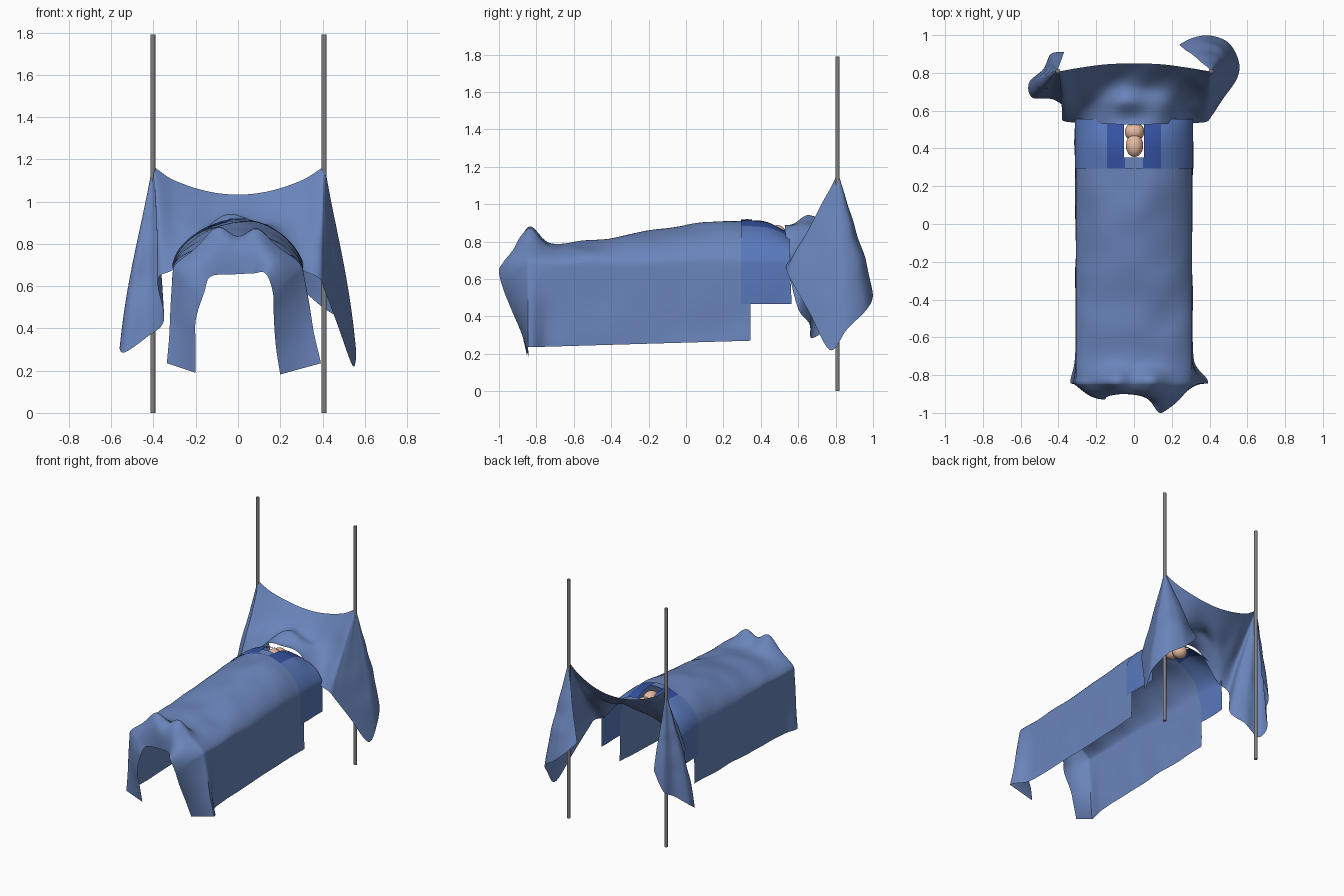
import bpy, bmesh, math
from mathutils import Vector, noise

if "Cube" in bpy.data.objects:
    bpy.data.objects.remove(bpy.data.objects["Cube"])


def material(name, col):
    m = bpy.data.materials.new(name)
    m.diffuse_color = (*col, 1)
    m.use_nodes = True
    m.node_tree.nodes["Principled BSDF"].inputs["Base Color"].default_value = m.diffuse_color
    return m


CLOTH = material("cloth_blue", (0.145, 0.235, 0.50))
PANEL = material("panel_blue", (0.10, 0.19, 0.50))
DARK = material("dark_blue", (0.035, 0.085, 0.36))
SKIN = material("skin", (0.80, 0.50, 0.36))


def curve(pts, t):
    """Catmull-Rom through pts, t in 0..1"""
    f = min(max(t, 0), 1) * (len(pts) - 1)
    i = min(int(f), len(pts) - 2)
    f -= i
    p = [Vector(pts[min(max(k, 0), len(pts) - 1)]) for k in (i - 1, i, i + 1, i + 2)]
    return 0.5 * (2 * p[1] + (p[2] - p[0]) * f + (2 * p[0] - 5 * p[1] + 4 * p[2] - p[3]) * f * f
                  + (3 * p[1] - p[0] - 3 * p[2] + p[3]) * f ** 3)


def finish(ob, mat, angle=60):
    if mat:
        ob.data.materials.append(mat)
    bpy.ops.object.select_all(action='DESELECT')
    ob.select_set(True)
    bpy.context.view_layer.objects.active = ob
    bpy.ops.object.shade_smooth_by_angle(angle=math.radians(angle))


def sheet(name, fn, nu, nv, mat, flip=False, keep=lambda c: True):
    """Grid surface from fn(u, v)"""
    bm = bmesh.new()
    g = [[bm.verts.new(fn(i / nu, j / nv)) for j in range(nv + 1)] for i in range(nu + 1)]
    for i in range(nu):
        for j in range(nv):
            q = (g[i][j], g[i + 1][j], g[i + 1][j + 1], g[i][j + 1])
            if keep(sum((v.co for v in q), Vector()) / 4):
                bm.faces.new(q[::-1] if flip else q)
    bmesh.ops.delete(bm, geom=[v for v in bm.verts if not v.link_faces], context='VERTS')
    bmesh.ops.remove_doubles(bm, verts=bm.verts, dist=0.0003)
    me = bpy.data.meshes.new(name)
    bm.to_mesh(me)
    bm.free()
    ob = bpy.data.objects.new(name, me)
    bpy.context.collection.objects.link(ob)
    finish(ob, mat)


# Ridge height along the covered body, evenly spaced in y from -0.86 to 0.58
RIDGE = [(z, 0, 0) for z in (0.80, 0.79, 0.805, 0.825, 0.855, 0.88, 0.90, 0.91, 0.905, 0.835)]


def section(y, s, hem, off=0.0):
    """Draped cross-section: s = -1..1 runs left hem, over the top, right hem"""
    top = curve(RIDGE, (y + 0.86) / 1.44).x
    side = math.copysign(1, s)
    a = min(abs(s) / 0.5, 1) * math.pi / 2
    x = side * 0.308 * math.sin(a)
    sh = 0.68
    z = sh + (top - sh) * max(math.cos(a), 0) ** 1.2
    w = max(abs(s) - 0.5, 0) / 0.5
    z += (hem - sh) * w
    # raised feet
    for fx in (-0.095, 0.09):
        z += 0.085 * math.exp(-((x - fx) / 0.075) ** 2 - ((y + 0.83) / 0.06) ** 2) * (w == 0)
    # front corners flare outward
    x += side * (0.085 if side > 0 else 0.03) * w * math.exp(-((y + 0.84) / 0.07) ** 2)
    n = noise.noise(Vector((x * 6, y * 5, z * 4)))
    z += 0.014 * n * (1 - w)
    x += side * (0.012 * n * w + off)
    return Vector((x, y, z + off * (1 - w)))


# Hem of the front overhang, left to right: hanging corner flaps and short centre
FRONT_HEM = [(-.20, -.85, .19), (-.20, -.88, .32), (-.20, -.91, .44), (-.16, -.93, .57), (-.13, -.91, .645),
             (-.03, -.90, .655), (.07, -.925, .66), (.13, -.997, .66), (.165, -.985, .57), (.17, -.935, .44),
             (.18, -.88, .31), (.20, -.84, .182)]


def body_fn(u, v):
    s = 2 * u - 1
    if v >= 0.3:
        f = (v - 0.3) / 0.7
        w = max(abs(s) - 0.5, 0) * 2
        return section(-0.845 + f * (1.16 + 0.03 * min(w * 4, 1)), s, 0.235 + 0.035 * f)
    f = 1 - v / 0.3
    a, b = section(-0.845, s, 0.235), curve(FRONT_HEM, u)
    p = a.lerp(b, f)
    w = max(abs(s) - 0.5, 0) * 2
    p.y -= 0.02 * math.sin(f * math.pi) * (1 - w)
    p.z += 0.03 * math.sin(f * math.pi) * max(0, 1 - abs(s) * 2)
    return p


sheet("body_drape", body_fn, 80, 90, CLOTH)


# Window sheet laid over the body, with an opening in the middle
def window_fn(u, v):
    s = 2 * u - 1
    w = max(abs(s) - 0.5, 0) * 2
    return section(0.295 + v * (0.26 + 0.01 * w), s, 0.465, 0.004)


sheet("window_side_panels", window_fn, 80, 18, PANEL, keep=lambda c: abs(c.x - 0.005) > 0.14)
sheet("window_dark_border", window_fn, 80, 18, DARK,
      keep=lambda c: abs(c.x - 0.005) <= 0.14 and not (abs(c.x) < 0.042 and 0.35 < c.y < 0.52))
sheet("window_lower_strip", lambda u, v: section(0.295 + v * 0.055, (u - 0.5) * 0.08, 0.46, 0.008), 6, 4, CLOTH)

# Screen cloth hung over two poles: top edge and hem, left wing to right wing
LP, RP = (-.405, .812, 1.17), (.41, .812, 1.17)
TOP = [LP] * 7 + [(-.385, .81, 1.155), (-.30, .825, 1.10), (-.15, .845, 1.05), (0, .85, 1.033),
                  (.15, .845, 1.05), (.30, .825, 1.10), (.39, .81, 1.155)] + [RP] * 8
HEM = [(-.37, .91, .60), (-.44, .90, .46), (-.48, .82, .40), (-.555, .75, .33), (-.54, .67, .285), (-.43, .66, .36),
       (-.35, .60, .44), (-.38, .55, .63), (-.29, .535, .69), (-.14, .53, .865), (0, .525, .885),
       (.14, .53, .865), (.29, .535, .69), (.38, .54, .64), (.41, .57, .58), (.47, .66, .42),
       (.545, .77, .22), (.555, .86, .33), (.50, .96, .43), (.40, .998, .50), (.31, .985, .58), (.24, .95, .66)]


def screen_fn(u, v):
    a, b = curve(TOP, u), curve(HEM, u)
    p = a.lerp(b, v)
    belly = math.sin(v * math.pi)
    mid = math.exp(-(p.x / 0.33) ** 4)
    # cloth drops from the top edge, then lies forward over the head
    p.z += mid * (-0.075 * belly + 0.065 * math.exp(-(p.x / 0.13) ** 2 - ((v - 0.65) / 0.2) ** 2))
    p.z += 0.014 * mid * math.sin(p.x * 24 + v * 5) * belly
    # wings belly outward from the poles
    k = 1 + 0.13 * belly * (1 - mid)
    c = Vector(LP if p.x < 0 else RP)
    p.x, p.y = c.x + (p.x - c.x) * k, c.y + (p.y - c.y) * k
    p.y += 0.012 * noise.noise(p * 7) * belly
    return p


sheet("screen_drape", screen_fn, 150, 36, CLOTH, flip=True)

# Poles
for name, x in (("left_pole", -0.403), ("right_pole", 0.408)):
    bpy.ops.mesh.primitive_cylinder_add(vertices=20, radius=0.012, depth=1.79, location=(x, 0.81, 0.895))
    bpy.context.object.name = name
    finish(bpy.context.object, material(name, (0.22, 0.22, 0.22)), 40)

# Exposed skin in the opening
for name, loc, size in (("chin", (0.003, 0.415, 0.862), (0.046, 0.06, 0.045)),
                        ("neck", (0.003, 0.488, 0.838), (0.052, 0.05, 0.05))):
    bpy.ops.mesh.primitive_uv_sphere_add(segments=24, ring_count=14, radius=1, location=loc)
    ob = bpy.context.object
    ob.name = name
    ob.scale = size
    finish(ob, SKIN)
